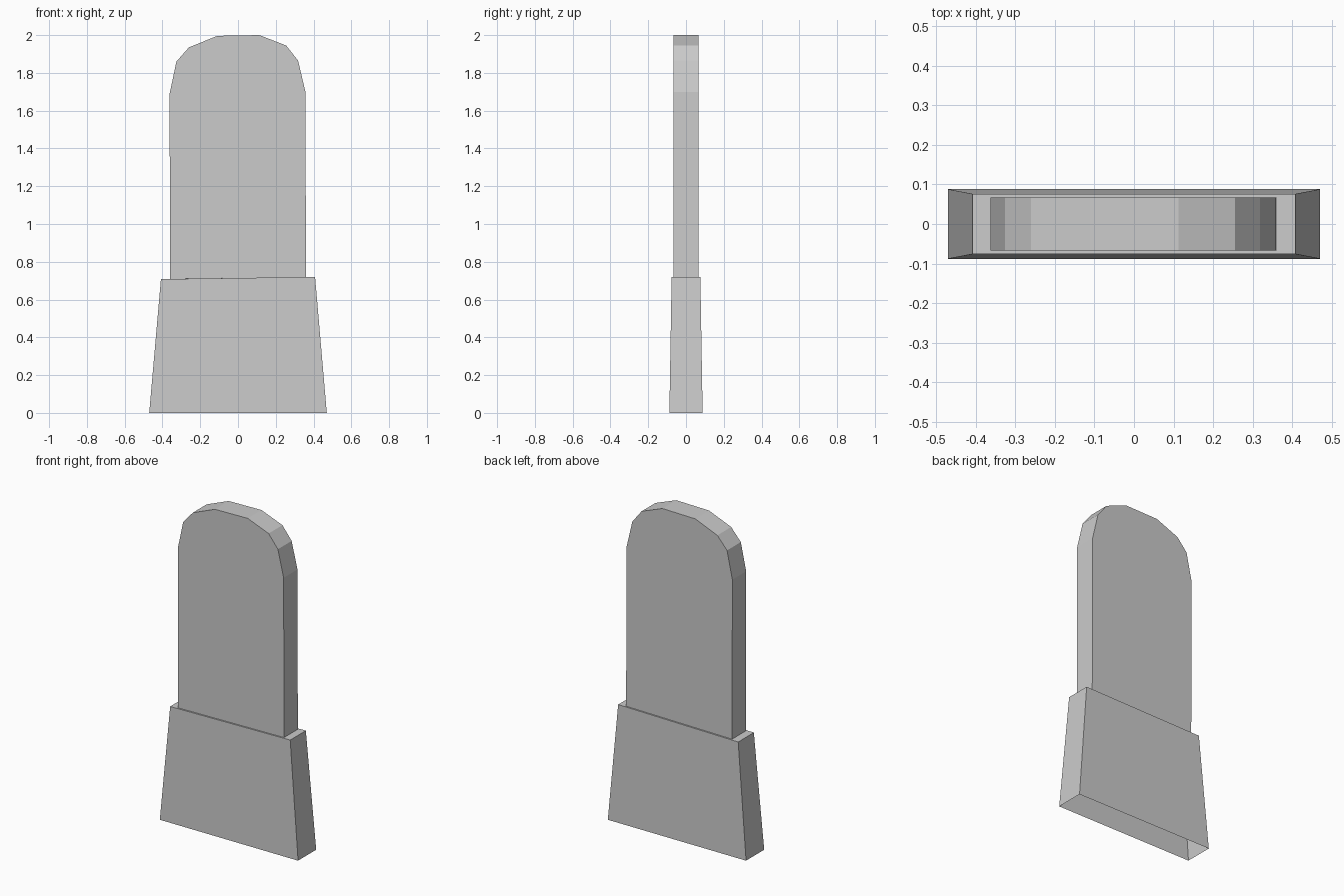
import bpy
import bmesh

if "Cube" in bpy.data.objects:
    bpy.data.objects.remove(bpy.data.objects["Cube"])

stone = bpy.data.materials.new("light_grey_stone")
stone.diffuse_color = (0.6, 0.6, 0.6, 1)
stone.use_nodes = True
stone.node_tree.nodes["Principled BSDF"].inputs["Base Color"].default_value = stone.diffuse_color


def finish(name, bm):
    mesh = bpy.data.meshes.new(name)
    bm.to_mesh(mesh)
    bm.free()
    mesh.materials.append(stone)
    obj = bpy.data.objects.new(name, mesh)
    bpy.context.collection.objects.link(obj)
    return obj


def rect(bm, hx, hy, z_left, z_right):
    corners = ((-1, -1), (1, -1), (1, 1), (-1, 1))
    return [bm.verts.new((sx * hx, sy * hy, z_left if sx < 0 else z_right))
            for sx, sy in corners]


# Tapered plinth: open underneath, slightly tilted top with a narrow ledge
SLAB_X, SLAB_Y = 0.36, 0.067
bm = bmesh.new()
rings = [rect(bm, 0.47, 0.088, 0, 0),
         rect(bm, 0.408, 0.076, 0.708, 0.72),
         rect(bm, SLAB_X, SLAB_Y, 0.709, 0.719)]
for a, b in zip(rings, rings[1:]):
    for i in range(4):
        j = (i + 1) % 4
        bm.faces.new((a[i], a[j], b[j], b[i]))
finish("plinth", bm)

# Upright slab with a faceted, slightly uneven rounded head, open at the joint
profile = [(SLAB_X, 0.719), (0.357, 1.70), (0.318, 1.865), (0.255, 1.945),
           (0.113, 2.0), (-0.11, 1.996), (-0.26, 1.935), (-0.326, 1.86),
           (-0.362, 1.69), (-SLAB_X, 0.709)]
bm = bmesh.new()
front = [bm.verts.new((x, -SLAB_Y, z)) for x, z in profile]
back = [bm.verts.new((x, SLAB_Y, z)) for x, z in profile]
bm.faces.new(reversed(front))
bm.faces.new(back)
for i in range(len(profile) - 1):
    bm.faces.new((front[i], front[i + 1], back[i + 1], back[i]))
bmesh.ops.recalc_face_normals(bm, faces=bm.faces)
# Keep the front face pointing towards -y
bm.normal_update()
front_face = min(bm.faces, key=lambda f: f.calc_center_median().y)
if front_face.normal.y > 0:
    bmesh.ops.reverse_faces(bm, faces=bm.faces)
finish("upright_slab", bm)
